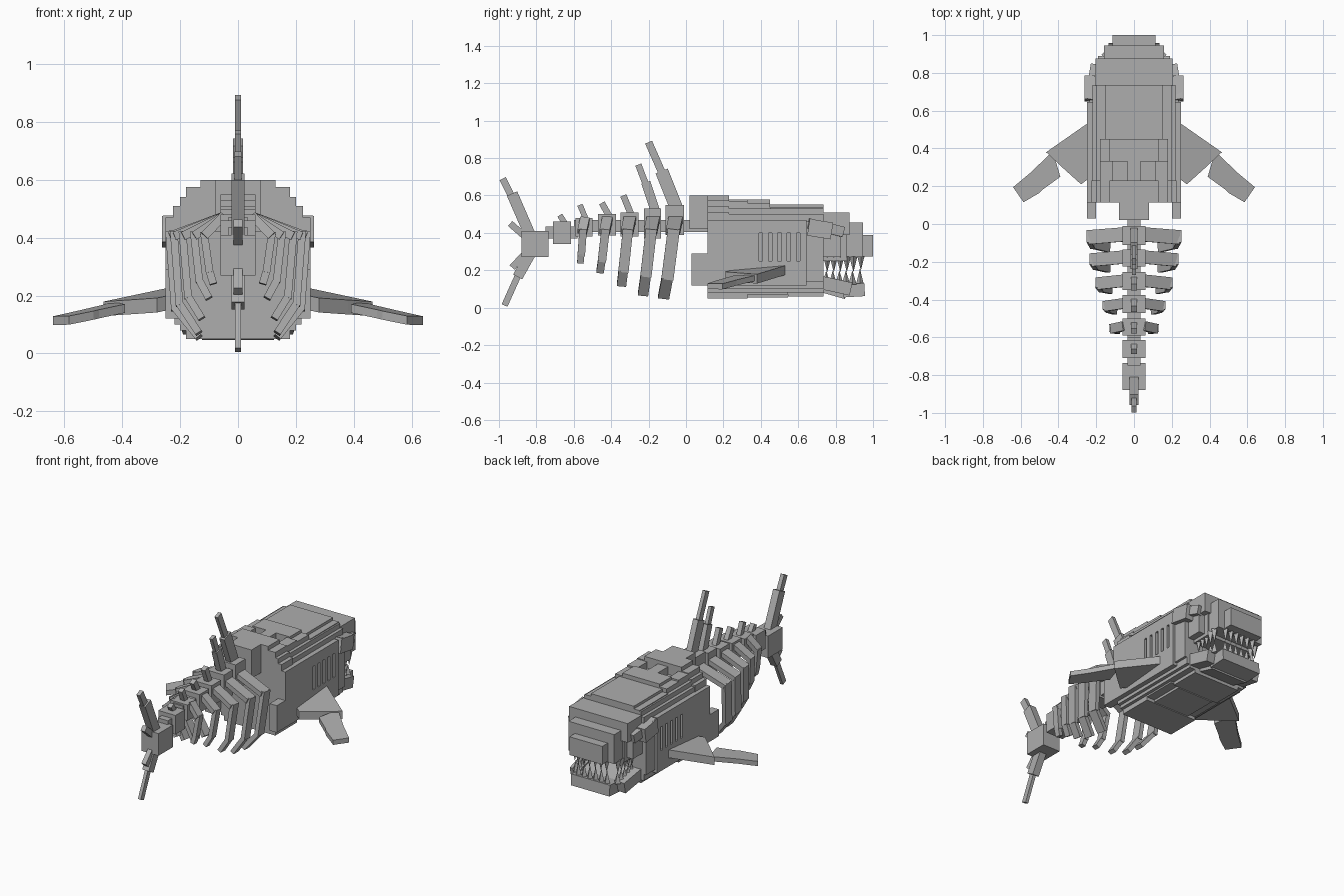
import bpy, bmesh, math
from mathutils import Vector, Matrix

grey = bpy.data.materials.new("stone grey")
grey.diffuse_color = (0.42, 0.42, 0.42, 1)


def finish(name, bm):
    bmesh.ops.recalc_face_normals(bm, faces=bm.faces[:])
    me = bpy.data.meshes.new(name)
    bm.to_mesh(me)
    bm.free()
    me.materials.append(grey)
    ob = bpy.data.objects.new(name, me)
    bpy.context.collection.objects.link(ob)
    return ob


def add_box(bm, x0, x1, y0, y1, z0, z1):
    m = Matrix.Translation(((x0 + x1) / 2, (y0 + y1) / 2, (z0 + z1) / 2)) @ \
        Matrix.Diagonal((x1 - x0, y1 - y0, z1 - z0, 1))
    bmesh.ops.create_cube(bm, size=1, matrix=m)


def add_beam(bm, p, q, wide, thin, side=(0, 1, 0)):
    """Box from p to q; 'wide' runs along the side axis, 'thin' across it."""
    p, q = Vector(p), Vector(q)
    d = (q - p).normalized()
    s = Vector(side)
    s = (s - d * s.dot(d)).normalized()
    rot = Matrix((s, d.cross(s), d)).transposed().to_4x4()
    m = Matrix.Translation((p + q) / 2) @ rot @ Matrix.Diagonal((wide, thin, (q - p).length, 1))
    bmesh.ops.create_cube(bm, size=1, matrix=m)


def centred(name, rows):
    """Rows of (half width, y0, y1, z0, z1)."""
    bm = bmesh.new()
    for h, y0, y1, z0, z1 in rows:
        add_box(bm, -h, h, y0, y1, z0, z1)
    return finish(name, bm)


# armoured trunk, stepped top and bottom
centred("trunk_core", [
    (.22, .115, .735, .10, .50),
    (.20, .115, .735, .08, .53),
])
centred("back_slabs", [
    (.225, .115, .23, .42, .51), (.20, .115, .23, .50, .54),
    (.18, .115, .23, .52, .575), (.13, .115, .23, .55, .60),
    (.08, .02, .12, .42, .60),
    (.18, .33, .45, .52, .56), (.13, .33, .45, .54, .578),
    (.19, .45, .735, .50, .535), (.15, .45, .735, .52, .552),
])
centred("belly_slabs", [
    (.18, .115, .33, .05, .11), (.18, .33, .545, .07, .11), (.125, .33, .545, .055, .11),
    (.16, .545, .735, .06, .11),
])

# back slab with the two notches
bm = bmesh.new()
add_box(bm, -.035, .035, .23, .33, .52, .578)
for s in (-1, 1):
    a, b = sorted((s * .11, s * .18))
    add_box(bm, a, b, .23, .33, .52, .57)
finish("notched_slab", bm)

# side plates with gill slots
bm = bmesh.new()
for s in (-1, 1):
    def plate(y0, y1, z0, z1, xi=.19, xo=.25):
        a, b = sorted((s * xi, s * xo))
        add_box(bm, a, b, y0, y1, z0, z1)
    plate(.115, .36, .12, .47)
    plate(.36, .645, .12, .25)
    plate(.36, .645, .40, .47)
    for i in range(6):
        plate(.36 + i * .05, .36 + i * .05 + .03, .25, .40)
    plate(.62, .645, .25, .40)
    plate(.03, .12, .12, .29, .20, .25)
    plate(.645, .735, .14, .46, .19, .235)
finish("side_plates", bm)

# upper head, snout and nose
centred("upper_head", [
    (.205, .73, .875, .39, .51), (.17, .73, .86, .25, .40),
    (.16, .86, .945, .27, .455), (.115, .93, 1.0, .275, .39),
])

# brow and cheek plates around the eyes
bm = bmesh.new()
for s in (-1, 1):
    add_beam(bm, (s * .235, .655, .45), (s * .205, .84, .405), .055, .05, (0, 0, 1))
    add_beam(bm, (s * .235, .655, .43), (s * .235, .78, .41), .09, .055, (0, 0, 1))
    a, b = sorted((s * .15, s * .21))
    add_box(bm, a, b, .73, .83, .27, .41)
finish("brow_plates", bm)

# lower jaw: sloping rear, flat front
bm = bmesh.new()
add_beam(bm, (0, .72, .125), (0, .86, .085), .25, .08, (1, 0, 0))
for s in (-1, 1):
    add_beam(bm, (s * .165, .72, .135), (s * .155, .88, .10), .07, .07, (1, 0, 0))
add_beam(bm, (0, .84, .09), (0, .955, .097), .27, .07, (1, 0, 0))
finish("lower_jaw", bm)

# teeth
bm = bmesh.new()


def tooth(x, y, base, tip):
    rot = Matrix.Rotation(math.pi if tip < base else 0, 4, 'X')
    bmesh.ops.create_cone(bm, cap_ends=True, segments=4, radius1=.022, radius2=0,
                          depth=abs(tip - base),
                          matrix=Matrix.Translation((x, y, (base + tip) / 2)) @ rot)


for i in range(6):
    x = -.1 + i * .04
    tooth(x, .935, .285, .20)
    tooth(x, .93, .12, .21)
for s in (-1, 1):
    for i in range(5):
        tooth(s * .15, .755 + i * .035, .275, .19)
        tooth(s * .145, .75 + i * .035, .125, .20)
finish("teeth", bm)

# pectoral fins: sloping prisms from a plan outline
root = [(.20, .56), (.25, .53), (.465, .38), (.38, .30), (.28, .21), (.20, .27)]
tip = [(.43, .385), (.55, .27), (.64, .195), (.585, .115), (.50, .165), (.48, .185), (.39, .25)]
for s, side in ((1, "right"), (-1, "left")):
    bm = bmesh.new()
    for outline, drop, thick in ((root, 0, .05), (tip, .008, .03)):
        top = [Vector((s * x, y, .225 - drop - .15 * (x - .25) - .09 * (.53 - y))) for x, y in outline]
        f = bm.faces.new([bm.verts.new(v) for v in top])
        ext = bmesh.ops.extrude_face_region(bm, geom=[f], use_keep_orig=True)
        bmesh.ops.translate(bm, vec=(0, 0, -thick),
                            verts=[g for g in ext["geom"] if isinstance(g, bmesh.types.BMVert)])
    finish("pectoral_fin_" + side, bm)

# spine: vertebrae on a thin cord
centred("vertebrae", [
    (.06, -.11, -.01, .39, .55), (.06, -.225, -.135, .37, .53),
    (.06, -.35, -.255, .38, .51), (.06, -.47, -.375, .385, .50),
    (.06, -.59, -.50, .38, .48), (.06, -.71, -.615, .34, .46),
    (.06, -.88, -.735, .27, .41),
])
centred("spinal_cord", [(.035, -.60, .13, .405, .47), (.035, -.75, -.58, .37, .435)])

# ribs: (outer x, foot x, y top, y knee, y foot, z knee, z foot, width)
bm = bmesh.new()
for xo, xf, y0, y1, y2, zk, zf, w in [
        (.238, .135, -.055, -.10, -.12, .15, .055, .065),
        (.222, .135, -.175, -.215, -.23, .165, .07, .06),
        (.192, .125, -.30, -.335, -.345, .19, .12, .055),
        (.153, .10, -.42, -.45, -.46, .245, .19, .045),
        (.118, .085, -.54, -.56, -.565, .28, .24, .04)]:
    for s in (-1, 1):
        add_beam(bm, (s * .05, y0, .475), (s * xo, y0 - .015, .405), w + .01, .03)
        add_beam(bm, (s * xo, y0 - .01, .42), (s * (xo - .02), y1, zk), w, .026)
        add_beam(bm, (s * (xo - .018), y1, zk + .01), (s * xf, y2, zf), w - .005, .026)
finish("ribs", bm)

# dorsal spines and tail flukes: (y, z) start, end, breadth, thickness
bm = bmesh.new()
for y0, z0, y1, z1, w, t in [
        (-.05, .53, -.13, .73, .07, .036), (-.11, .68, -.20, .885, .04, .022),
        (-.165, .52, -.215, .67, .05, .036), (-.20, .62, -.255, .765, .034, .022),
        (-.29, .49, -.335, .60, .035, .03), (-.405, .48, -.45, .56, .034, .03),
        (-.53, .46, -.567, .55, .03, .03), (-.64, .44, -.675, .495, .03, .03)]:
    add_beam(bm, (0, y0, z0), (0, y1, z1), w, t)
finish("dorsal_spines", bm)
bm = bmesh.new()
for y0, z0, y1, z1, w, t in [
        (-.83, .38, -.93, .61, .06, .045), (-.91, .55, -.98, .69, .038, .025),
        (-.83, .29, -.90, .165, .055, .045), (-.89, .19, -.97, .012, .034, .02),
        (-.86, .38, -.94, .45, .035, .03), (-.86, .29, -.93, .215, .035, .03)]:
    add_beam(bm, (0, y0, z0), (0, y1, z1), w, t)
finish("tail_flukes", bm)
